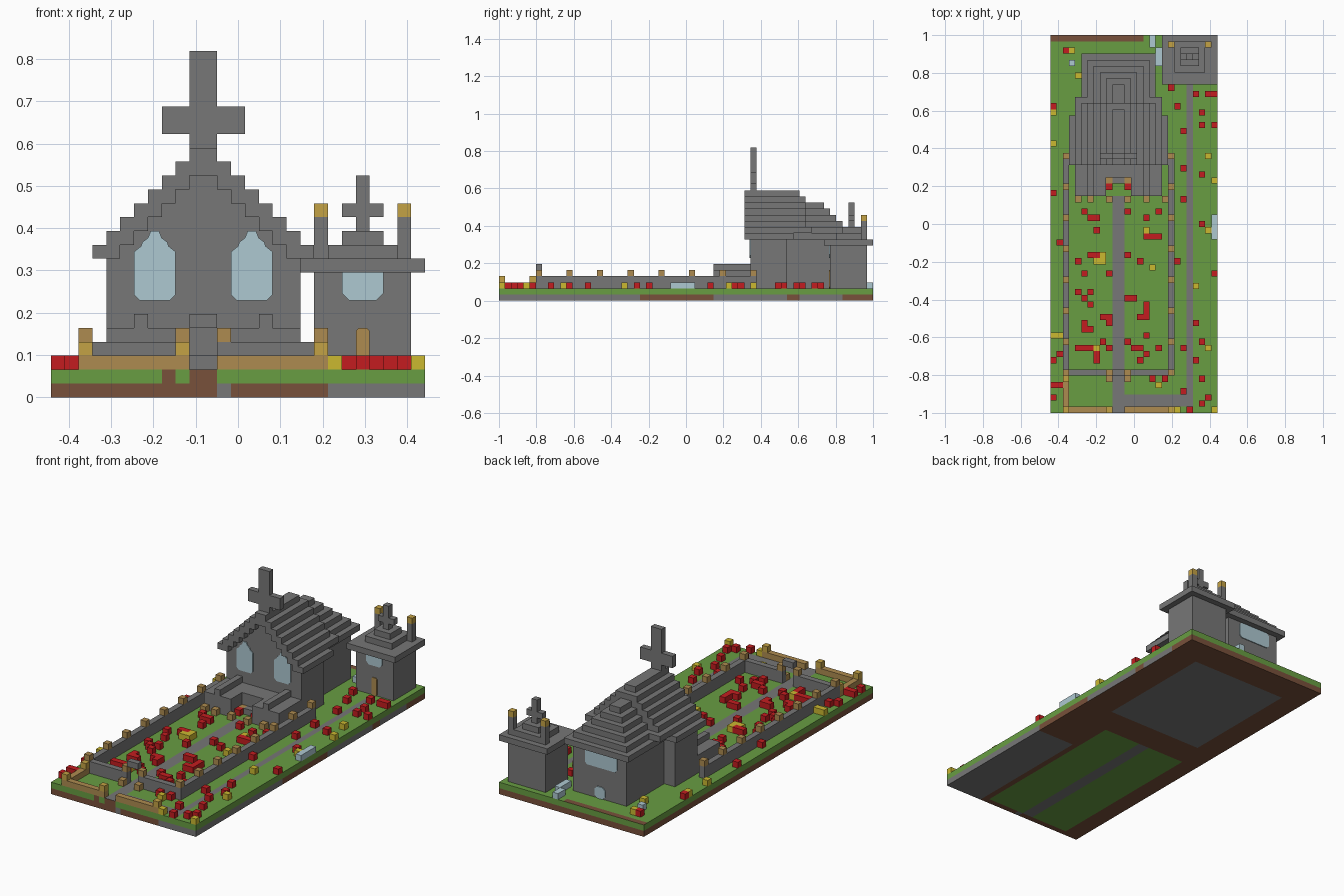
import bpy
import bmesh
import random
from mathutils import Matrix, Vector

cube = bpy.data.objects.get("Cube")
if cube:
    bpy.data.objects.remove(cube, do_unlink=True)

# Everything is laid out in block units, 27 wide and 61 deep
WIDE, DEEP = 27, 61
UNIT = 2 / DEEP


def material(name, colour):
    mat = bpy.data.materials.new(name)
    mat.use_nodes = True
    rgba = (*colour, 1)
    mat.diffuse_color = rgba
    mat.node_tree.nodes["Principled BSDF"].inputs["Base Color"].default_value = rgba
    return mat


STONE = material("stone grey", (.184, .184, .184))
GRASS = material("grass green", (.14, .34, .055))
SOIL = material("soil brown", (.19, .082, .043))
RED = material("flower red", (.55, .012, .014))
YELLOW = material("flower yellow", (.6, .48, .03))
TAN = material("post tan", (.42, .26, .08))
GOLD = material("lamp gold", (.55, .36, .06))
GLASS = material("pale blue", (.42, .58, .64))


def add_box(bm, x0, x1, y0, y1, z0, z1):
    mid = Vector((x0 + x1, y0 + y1, z0 + z1)) / 2
    size = Matrix.Diagonal((x1 - x0, y1 - y0, z1 - z0, 1))
    bmesh.ops.create_cube(bm, size=1, matrix=Matrix.Translation(mid) @ size)


def finish(name, bm, *mats):
    bm.transform(Matrix.Scale(UNIT, 4) @ Matrix.Translation((-WIDE / 2, -DEEP / 2, 0)))
    mesh = bpy.data.meshes.new(name)
    bm.to_mesh(mesh)
    bm.free()
    for mat in mats:
        mesh.materials.append(mat)
    obj = bpy.data.objects.new(name, mesh)
    bpy.context.scene.collection.objects.link(obj)


def boxes(name, mat, *items):
    bm = bmesh.new()
    for item in items:
        add_box(bm, *item)
    finish(name, bm, mat)


def cubes(name, mat, spots, z):
    boxes(name, mat, *[(x, x + 1, y, y + 1, z, z + 1) for x, y in spots])


def plate(name, mat, outline, x, y, z, out):
    """Thin pane on a wall, facing the way given by the sign of out."""
    bm = bmesh.new()
    face = bm.faces.new([bm.verts.new((x + a, y, z + b)) for a, b in outline])
    new = bmesh.ops.extrude_face_region(bm, geom=[face])["geom"]
    verts = [v for v in new if isinstance(v, bmesh.types.BMVert)]
    bmesh.ops.translate(bm, verts=verts, vec=(0, out * .15, 0))
    bmesh.ops.recalc_face_normals(bm, faces=bm.faces)
    finish(name, bm, mat)


def rounded(w, h, c=.4):
    return [(c, 0), (w - c, 0), (w, c), (w, h - c), (w - c, h), (c, h), (0, h - c), (0, c)]


# Ground slab, cut into blocks and coloured by place
def on_path(x, y):
    return (10 < x < 12 and y < 35) or (22 < x < 23 and y < 53) or (10 < x < 23 and 1 < y < 3)


def ground_colour(c, n):
    x, y, z = c
    if n.z > .5:
        if y > DEEP - 1 and x < 15:
            return 2
        return 0 if on_path(x, y) else 1
    if z > 1:
        return 2 if n.y < -.5 and (8 < x < 9 or 10 < x < 12) else 1
    if n.z < -.5:
        if 1 < y < 30 and 3 < x < 19:
            return 0 if 10 < x < 12 else 1
        if x > 22 and y > 23:
            return 2
    stony = (x > 20 and y < 23) or (x > 4 and 35 < y < 56 and not (x > 24 and 47 < y < 49))
    return 0 if stony or (12 < x < 13 and y < 1) else 2


bm = bmesh.new()
add_box(bm, 0, WIDE, 0, DEEP, 0, 2)
for axis, count in ((0, WIDE), (1, DEEP), (2, 2)):
    normal = Vector((0, 0, 0))
    normal[axis] = 1
    for k in range(1, count):
        geom = bm.verts[:] + bm.edges[:] + bm.faces[:]
        bmesh.ops.bisect_plane(bm, geom=geom, plane_co=normal * k, plane_no=normal)
bm.normal_update()
for f in bm.faces:
    f.material_index = ground_colour(f.calc_center_median(), f.normal)
finish("ground", bm, STONE, GRASS, SOIL)

# Chapel walls
boxes("chapel_walls", STONE, (4, 18, 41, 47, 2, 10), (6, 16, 47, 57, 2, 10))

# Stepped roof, with an overhanging front edge
tiers = []
for r in range(8):
    back = {0: 48, 1: 51, 7: 49}.get(r, 50)
    a, b, z = 3 + r, 19 - r, 10 + r
    tiers.append((a, b, 41, back, z, z + 1))
    if r < 6:
        tiers += [(a, a + 2, 40, 41, z, z + 1), (b - 2, b, 40, 41, z, z + 1)]
    else:
        tiers.append((a, b, 40, 41, z, z + 1))
boxes("chapel_roof", STONE, *tiers)
boxes("apse_roof", STONE, *[(5 + r, 17 - r, 47, 58 - r, 10 + r, 11 + r) for r in range(6)])
boxes("chapel_cross", STONE, (10, 12, 41, 42, 18, 25), (8, 10, 41, 42, 19, 21),
      (12, 14, 41, 42, 19, 21))

# Chapel windows
arch = [(.4, 0), (2.6, 0), (3, .4), (3, 3.5), (2.5, 3.9), (2.4, 4.2), (2, 4.5), (1.8, 5),
        (1.2, 5), (1, 4.5), (.6, 4.2), (.5, 3.9), (0, 3.5), (0, .4)]
for side, x in (("right", 6), ("left", 13)):
    plate(side + "_window", GLASS, arch, x, 41, 7, -1)
plate("apse_window", GLASS, rounded(6, 2.7), 7.7, 57, 7.2, 1)
plate("apse_low_window", GLASS, rounded(2, 2, .5), 9.9, 57, 2, 1)

# Terrace with rails and a recessed entrance
boxes("terrace", STONE, (4, 9, 35, 41, 2, 5), (13, 18, 35, 41, 2, 5), (9, 13, 38, 41, 2, 5),
      (10, 12, 37, 38, 2, 3))
boxes("terrace_rails", STONE, (6, 7, 35, 41, 5, 6), (15, 16, 35, 41, 5, 6))
cubes("terrace_posts", TAN, [(x, 34) for x in (4, 6, 9, 12, 15, 18)], 2)
for name, mat, y in (("entrance_blooms", RED, 36), ("entrance_posts", TAN, 37)):
    cubes(name, mat, [(9, y), (12, y)], 2)

# Garden wall, its posts and the gate
boxes("garden_wall", STONE, (2, 3, 6, 42, 2, 4), (19, 20, 6, 42, 2, 4),
      (3, 10, 6, 7, 2, 4), (12, 19, 6, 7, 2, 4))
cubes("wall_posts", TAN, [(x, y) for x in (2, 19) for y in range(6, 42, 5)], 4)
cubes("gate_posts", TAN, [(9, 6), (12, 6)], 4)
boxes("gate_lintel", STONE, (10, 12, 6, 7, 5, 6))
boxes("front_border", TAN, (2, 10, 0, 1, 2, 3), (12, 20, 0, 1, 2, 3), (2, 3, 1, 6, 2, 3))
cubes("border_posts", GOLD, [(2, 0), (9, 0), (19, 0), (2, 5)], 3)
cubes("gate_bollards", TAN, [(9, 5), (12, 5)], 2)

# Small tower with a stepped cap, corner lamps and a cross
boxes("tower_walls", STONE, (19, 26, 54, 60, 2, 9))
boxes("tower_roof", STONE, (18, 27, 53, 61, 9, 10), (20, 25, 55, 60, 10, 11),
      (21, 24, 56, 59, 11, 12))
boxes("tower_cross", STONE, (22, 23, 57, 58, 12, 16), (21, 22, 57, 58, 13, 14),
      (23, 24, 57, 58, 13, 14))
boxes("lamp_posts", STONE, *[(x, x + 1, 59, 60, 10, 13) for x in (19, 25)])
cubes("lamps", GOLD, [(19, 59), (25, 59)], 13)
pane = [(.5, 0), (2.5, 0), (3, .5), (3, 2), (0, 2), (0, .5)]
plate("tower_window", GLASS, pane, 21, 54, 7, -1)
plate("tower_door", TAN, rounded(1, 3, .2), 22, 54, 2, -1)

# Water and flower beds
boxes("water_blocks", GLASS, (26, 27, 28, 32, 2, 3), (17, 18, 56, 59, 2, 3),
      (16, 17, 59, 61, 2, 3), (3, 4, 56, 57, 2, 3))
red = [(0, 49), (0, 35), (26, 51), (26, 46), (23, 51), (24, 48), (21, 45), (19, 52), (2, 58),
       (21, 34), (5, 32), (7, 31), (7, 29), (6, 31), (6, 25), (4, 24), (1, 27), (15, 31),
       (15, 28), (16, 28), (17, 28), (14, 24), (20, 24), (24, 30), (13, 18), (15, 17),
       (15, 16), (15, 15), (8, 15), (9, 14), (5, 14), (5, 13), (6, 13), (4, 10), (5, 10),
       (7, 9), (7, 8), (13, 10), (14, 10), (21, 10), (23, 14), (16, 5), (14, 8), (0, 8),
       (1, 9), (0, 4), (1, 4), (0, 2), (18, 5), (23, 8), (24, 5), (22, 0),
       (24, 1), (25, 2), (21, 3), (24, 11), (26, 22), (24, 38), (21, 39), (24, 46), (20, 49),
       (25, 51)]
yellow = [(0, 43), (4, 54), (3, 58), (25, 41), (26, 37), (25, 29), (7, 24), (8, 24), (8, 25),
          (15, 29), (16, 23), (23, 20), (7, 10), (0, 12), (1, 12), (17, 4), (25, 10),
          (20, 0), (26, 0), (0, 48)]

# Scattered blooms fill out the walled garden
rng = random.Random(4)
lawn = [(x, y) for x in range(4, 18) for y in range(8, 33)
        if x not in (10, 11) and (x, y) not in red + yellow]
cubes("red_flowers", RED, red + rng.sample(lawn, 20), 2)
cubes("yellow_flowers", YELLOW, yellow, 2)
